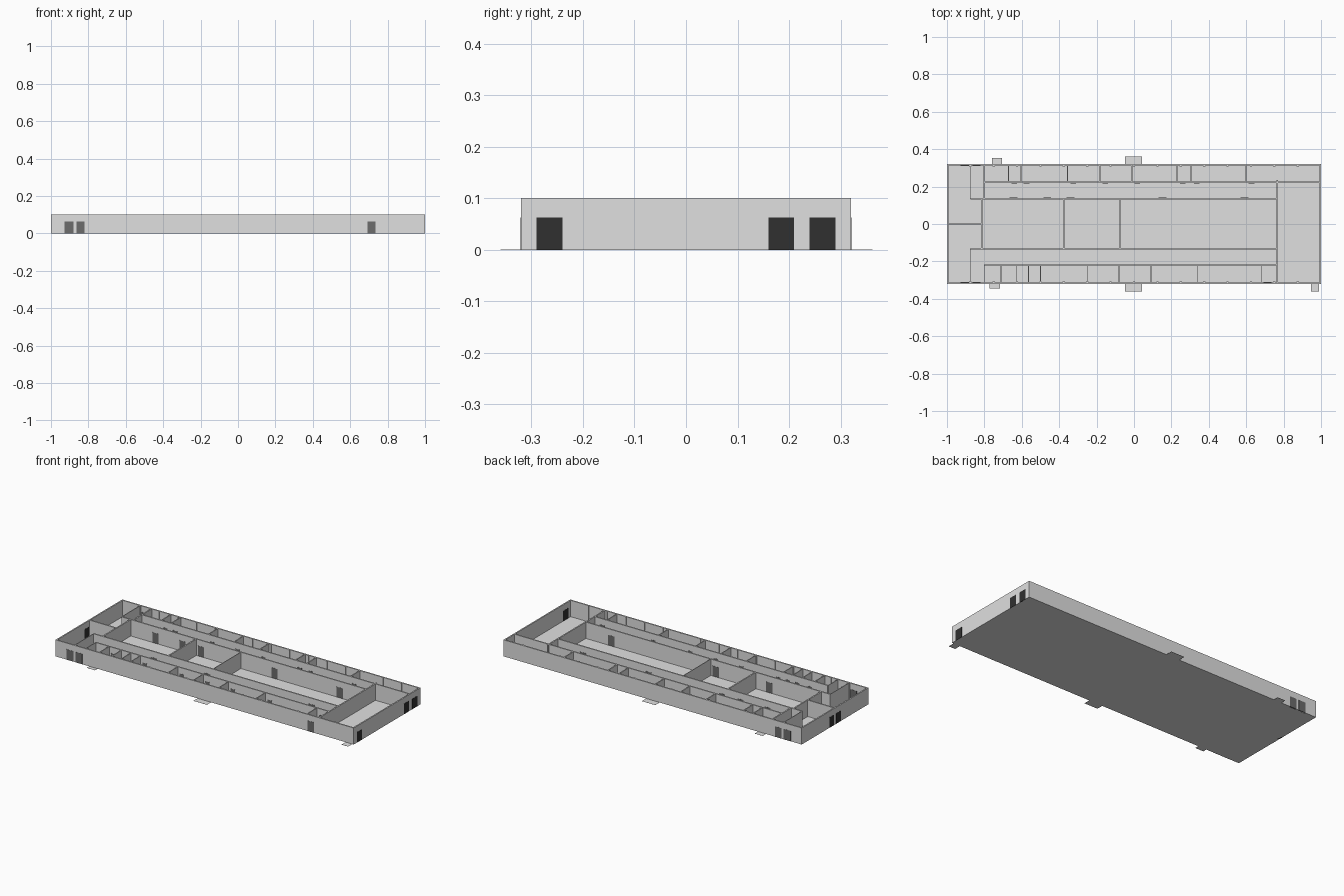
import bpy, bmesh

if "Cube" in bpy.data.objects:
    bpy.data.objects.remove(bpy.data.objects["Cube"])

def material(name, v):
    m = bpy.data.materials.new(name)
    m.diffuse_color = (v, v, v, 1)
    m.use_nodes = True
    m.node_tree.nodes["Principled BSDF"].inputs["Base Color"].default_value = m.diffuse_color
    return m

GREY = material("plaster grey", 0.745)
DARK = material("dark door", 0.03)
SOFT = material("charcoal door", 0.15)
H, T, DH = 0.1, 0.008, 0.063      # wall height, wall thickness, door height

def boxes(name, items, mat):
    """One object made of axis-aligned boxes (x0, x1, y0, y1, z0, z1)."""
    bm = bmesh.new()
    for x0, x1, y0, y1, z0, z1 in items:
        for v in bmesh.ops.create_cube(bm, size=1)["verts"]:
            v.co = (x0 if v.co.x < 0 else x1, y0 if v.co.y < 0 else y1,
                    z0 if v.co.z < 0 else z1)
    me = bpy.data.meshes.new(name)
    bm.to_mesh(me)
    bm.free()
    me.materials.append(mat)
    ob = bpy.data.objects.new(name, me)
    bpy.context.collection.objects.link(ob)

def along_x(y, x0, x1):
    return (x0, x1, y - T / 2, y + T / 2, 0, H)

def along_y(x, y0, y1, t=T):
    return (x - t / 2, x + t / 2, y0, y1, 0, H)

W = 0.32
# floor slab and outer shell
boxes("floor", [(-1, 1, -W, W, 0, 0.001)], GREY)
boxes("outer_walls", [along_x(s * (W - T / 2), -1, 1) for s in (-1, 1)] +
      [along_y(s * (1 - T / 2), -W, W) for s in (-1, 1)], GREY)

# corridors, halls and end rooms
boxes("corridor_walls", [
    along_x(0.222, -0.8, 1), along_x(0.136, -0.875, 0.765),
    along_x(-0.132, -0.875, 0.765), along_x(-0.218, -0.8, 0.765),
    along_x(0.0, -1, -0.815)], GREY)
boxes("cross_walls", [along_y(x, -0.132, 0.136) for x in (-0.815, -0.375)] + [
    along_y(-0.075, -0.132, 0.136, 0.004), along_y(0.765, -W, 0.235),
    along_y(-0.875, 0.136, W, 0.004), along_y(-0.875, -W, -0.132, 0.004),
    along_y(-0.8, 0.136, W), along_y(-0.8, -W, -0.218, 0.004)], GREY)

# small rooms along both long sides
north = (-0.67, -0.605, -0.355, -0.183, -0.012, 0.23, 0.305, 0.598)
south = (-0.71, -0.627, -0.563, -0.5, -0.25, -0.08, 0.09, 0.338, 0.683)
boxes("room_partitions", [along_y(x, 0.222, W, 0.006) for x in north] +
      [along_y(x, -W, -0.218, 0.005) for x in south], GREY)

# slim pilasters inside the long outer walls
boxes("pilasters", [(i / 8 - 0.006, i / 8 + 0.006, min(s * 0.308, s * 0.315),
                     max(s * 0.308, s * 0.315), 0, H)
                    for i in range(-7, 8) for s in (-1, 1)], GREY)

# ground plates at the entrances
boxes("entrance_plates", [
    (-0.76, -0.707, W, 0.352, 0, 0.0004), (-0.047, 0.043, W, 0.362, 0, 0.0004),
    (-0.773, -0.717, -0.345, -W, 0, 0.0004), (-0.047, 0.043, -0.36, -W, 0, 0.0004),
    (0.946, 0.99, -0.36, -W, 0, 0.0004)], GREY)

# outside doors, slightly proud of both wall faces
E = 0.0008
pairs = [(-0.927, -0.88), (-0.864, -0.82)]
boxes("long_side_doors",
      [(a, b, -W - E, -W + T + E, 0, DH) for a, b in pairs + [(0.692, 0.735)]] +
      [(a, b, W - T - E, W + E, 0, DH) for a, b in pairs], SOFT)
boxes("right_end_doors", [(1 - T - E, 1 + E, a, b, 0, DH)
      for a, b in ((-0.29, -0.24), (0.16, 0.21), (0.24, 0.29))], DARK)
boxes("left_end_doors", [(-1 - E, -1 + T + E, a, b, 0, DH)
      for a, b in ((-0.055, -0.01), (0.01, 0.055))], DARK)

# inside doors
def door_x(x, y, w):
    return (x - w / 2, x + w / 2, y - T / 2 - E, y + T / 2 + E, 0.0005, DH)

boxes("hall_doors", [door_x(x, 0.136, 0.042) for x in (-0.645, -0.464, -0.34, 0.153, 0.59)] +
      [door_x(x, -0.132, 0.042) for x in (-0.47, -0.11, 0.59)], SOFT)
boxes("room_doors", [door_x(x + 0.03, 0.222, 0.03) for x in north] +
      [door_x(x + 0.03, -0.218, 0.03) for x in south], SOFT)
